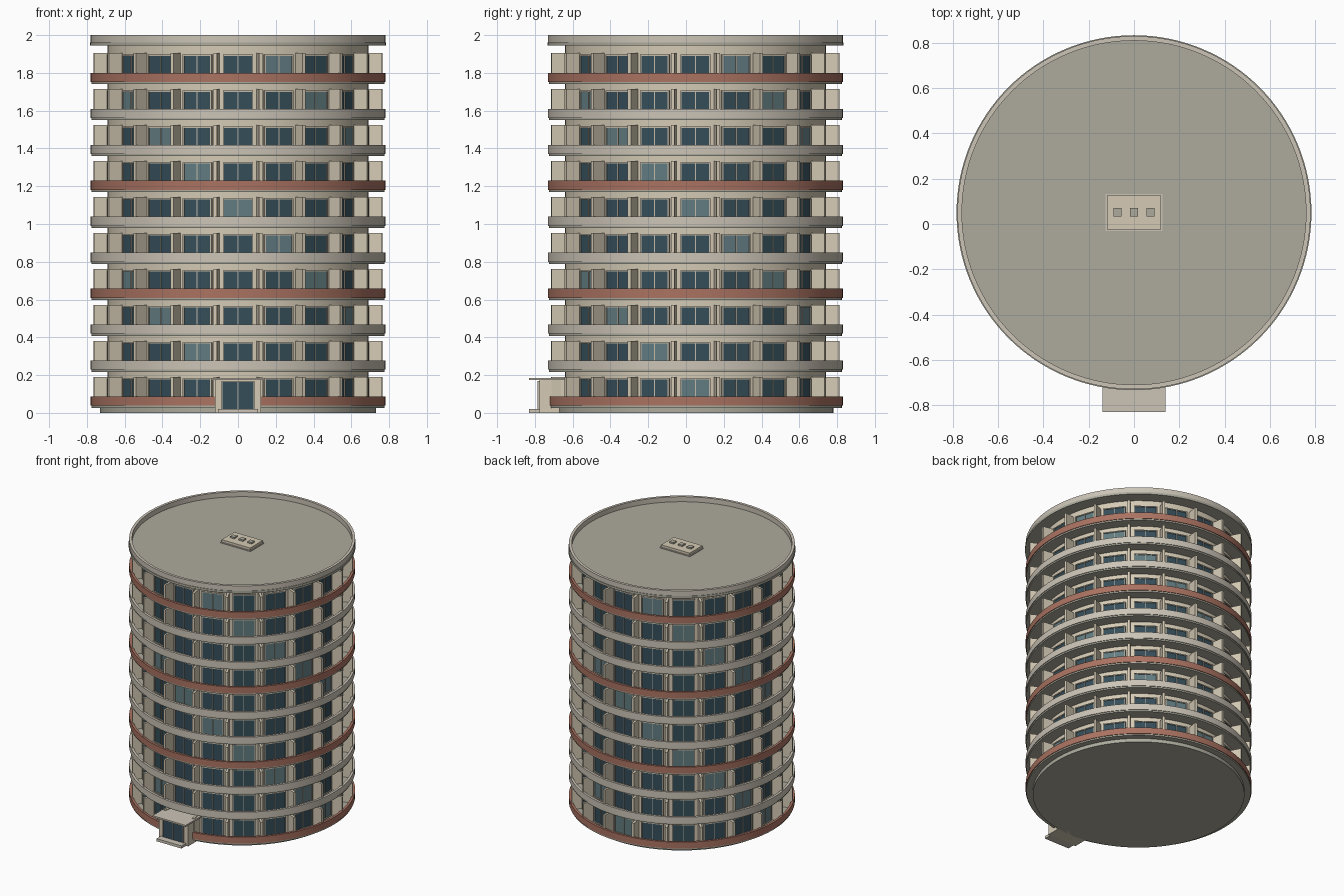
import bpy, bmesh, math
from mathutils import Matrix, Vector

if "Cube" in bpy.data.objects:
    bpy.data.objects.remove(bpy.data.objects["Cube"])

CY = 0.05          # tower axis in y
PITCH = 0.1905     # storey height
FLOORS, BAYS, SEG = 10, 20, 128


def mat(name, r, g, b):
    m = bpy.data.materials.new(name)
    m.diffuse_color = (r, g, b, 1)
    m.use_nodes = True
    m.node_tree.nodes["Principled BSDF"].inputs["Base Color"].default_value = m.diffuse_color
    return m


CREAM = mat("cream", 0.66, 0.59, 0.46)
STONE = mat("stone", 0.60, 0.55, 0.47)
RED = mat("terracotta", 0.40, 0.17, 0.12)
GREY = mat("concrete", 0.42, 0.41, 0.34)
FRAME = mat("frame", 0.55, 0.50, 0.40)
GLASS = mat("glass", 0.035, 0.075, 0.10)
PALE = mat("pale_glass", 0.12, 0.20, 0.22)


def finish(bm, name, m, smooth=False):
    bmesh.ops.recalc_face_normals(bm, faces=bm.faces)
    me = bpy.data.meshes.new(name)
    bm.to_mesh(me)
    bm.free()
    me.materials.append(m)
    ob = bpy.data.objects.new(name, me)
    bpy.context.collection.objects.link(ob)
    if smooth:
        bpy.ops.object.select_all(action='DESELECT')
        ob.select_set(True)
        bpy.context.view_layer.objects.active = ob
        bpy.ops.object.shade_smooth_by_angle(angle=math.radians(30))
    return ob


def box(bm, x0, x1, y0, y1, z0, z1, M=Matrix()):
    v = [bm.verts.new(M @ Vector((x, y, z)))
         for x in (x0, x1) for y in (y0, y1) for z in (z0, z1)]
    for f in ((0, 1, 3, 2), (4, 6, 7, 5), (0, 4, 5, 1),
              (2, 3, 7, 6), (0, 2, 6, 4), (1, 5, 7, 3)):
        bm.faces.new([v[i] for i in f])


def boxes(name, m, *specs):
    bm = bmesh.new()
    for s in specs:
        box(bm, *s)
    return finish(bm, name, m)


def disc(name, m, r, z0, z1):
    bm = bmesh.new()
    bmesh.ops.create_cone(bm, cap_ends=True, segments=SEG, radius1=r, radius2=r,
                          depth=z1 - z0,
                          matrix=Matrix.Translation((0, CY, (z0 + z1) / 2)))
    return finish(bm, name, m, True)


def ring(name, m, r0, r1, z0, z1):
    bm = bmesh.new()
    loops = []
    for i in range(SEG):
        a = 2 * math.pi * i / SEG
        loops.append([bm.verts.new((r * math.cos(a), CY + r * math.sin(a), z))
                      for r, z in ((r0, z0), (r1, z0), (r1, z1), (r0, z1))])
    for i in range(SEG):
        p, q = loops[i], loops[(i + 1) % SEG]
        for j in range(4):
            k = (j + 1) % 4
            bm.faces.new((p[j], q[j], q[k], p[k]))
    return finish(bm, name, m, True)


def turn(a):
    return Matrix.Translation((0, CY, 0)) @ Matrix.Rotation(a, 4, 'Z')


# Plinth, core wall and roof
disc("plinth", GREY, 0.73, 0, 0.03)
disc("core_wall", CREAM, 0.69, 0.03, 1.947)
disc("roof_deck", GREY, 0.784, 1.945, 1.962)
ring("roof_parapet", STONE, 0.76, 0.78, 1.962, 2.0)

# Balcony slabs and bands, every third band in terracotta
for f in range(FLOORS):
    z = f * PITCH
    disc(f"balcony_slab_{f}", GREY, 0.775, z + 0.027, z + 0.04)
    ring(f"balcony_band_{f}", RED if f % 3 == 0 else STONE, 0.762, 0.78, z + 0.042 - 0.004, z + 0.086)

# Windows and dividing fins around each storey
fins, frames, dark, pale = (bmesh.new() for _ in range(4))
for f in range(FLOORS):
    z = f * PITCH
    z0, z1 = z + 0.045, z + 0.183
    for k in range(BAYS):
        a = 2 * math.pi * k / BAYS
        box(fins, -0.009, 0.009, -0.772, -0.68, z + 0.038, z + 0.191,
            turn(a + math.pi / BAYS))
        if f == 0 and k == 0:
            continue
        M = turn(a)
        w, t = 0.08, 0.007
        for s in ((-w, -w + t, z0, z1), (w - t, w, z0, z1),
                  (-w + t, w - t, z1 - t, z1), (-w + t, w - t, z0, z0 + t),
                  (-0.002, 0.002, z0 + t, z1 - t)):
            box(frames, s[0], s[1], -0.702, -0.68, s[2], s[3], M)
        box(pale if (f + k) % 5 == 0 else dark, -w + t, w - t,
            -0.696, -0.68, z0 + t, z1 - t, M)
finish(fins, "balcony_fins", CREAM)
finish(frames, "window_frames", FRAME)
finish(dark, "window_glass", GLASS)
finish(pale, "window_glass_pale", PALE)

# Entrance porch with canopy, step and double door
boxes("entrance_porch", CREAM, (-0.122, 0.122, -0.775, -0.6, 0, 0.174))
boxes("entrance_canopy", STONE, (-0.14, 0.14, -0.83, -0.62, 0.174, 0.186))
boxes("entrance_step", STONE, (-0.105, 0.105, -0.83, -0.77, 0, 0.02))
boxes("door_glass", GLASS, (-0.082, 0.082, -0.781, -0.77, 0.02, 0.165))
boxes("door_frame", FRAME, (-0.088, -0.082, -0.786, -0.77, 0.02, 0.17),
      (0.082, 0.088, -0.786, -0.77, 0.02, 0.17),
      (-0.082, 0.082, -0.786, -0.77, 0.164, 0.17),
      (-0.003, 0.003, -0.786, -0.77, 0.02, 0.164))

# Rooftop plant box with three vents
boxes("plant_box", CREAM, (-0.12, 0.12, -0.025, 0.127, 1.96, 1.986))
boxes("plant_base", STONE, (-0.126, 0.126, -0.031, 0.133, 1.96, 1.968))
boxes("roof_vents", GREY, *[(x - 0.018, x + 0.018, 0.034, 0.07, 1.98, 1.997)
                            for x in (-0.073, 0, 0.073)])
